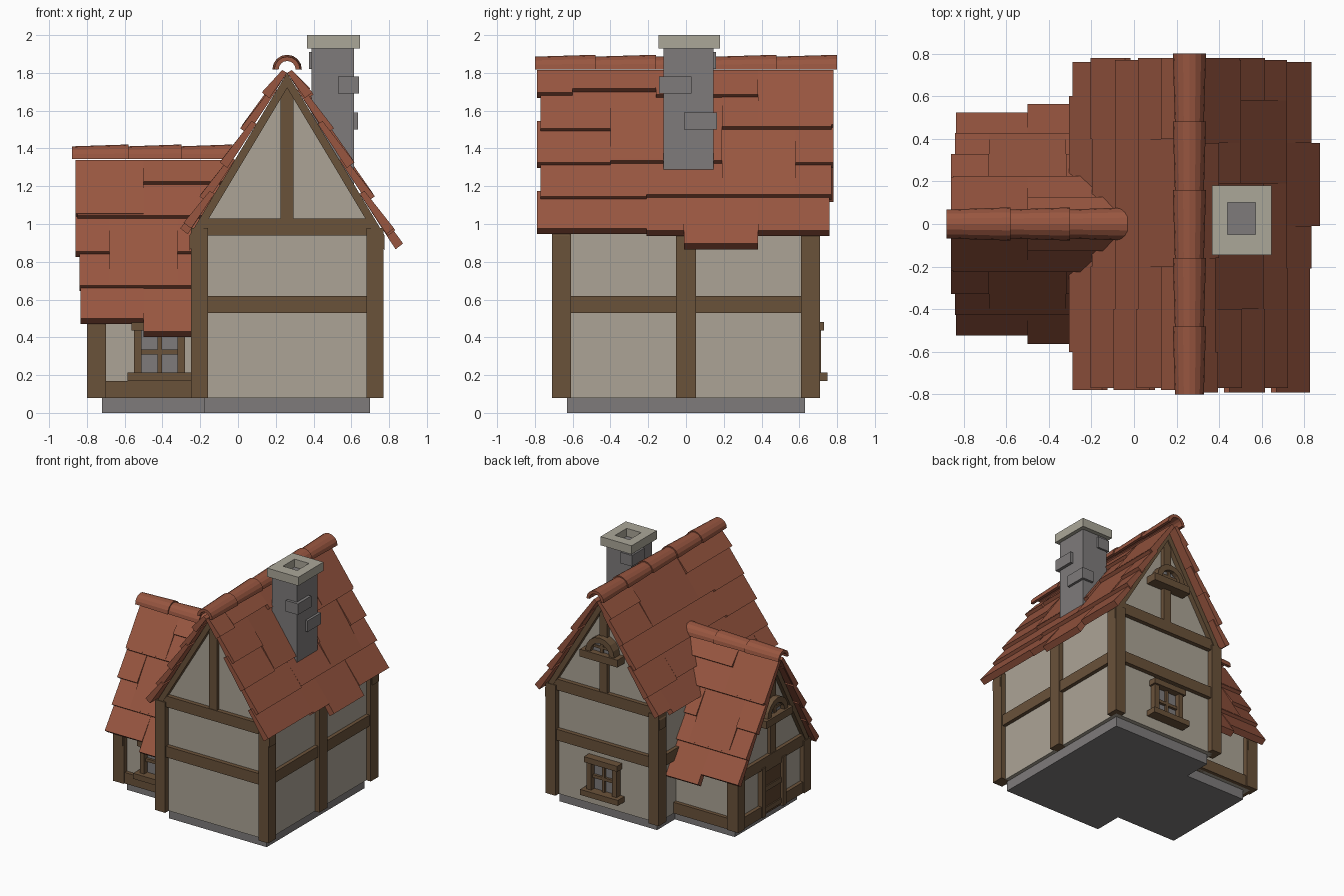
import bpy, bmesh, math

if "Cube" in bpy.data.objects:
    bpy.data.objects.remove(bpy.data.objects["Cube"])

CX = 0.26                       # centre line of the main house


def material(name, r, g, b):
    m = bpy.data.materials.new(name)
    m.diffuse_color = [((c / 255 + 0.055) / 1.055) ** 2.4 for c in (r, g, b)] + [1]
    m.use_nodes = True
    m.node_tree.nodes["Principled BSDF"].inputs["Base Color"].default_value = m.diffuse_color
    return m


PLASTER = material("plaster", 172, 164, 150)
WOOD = material("timber brown", 106, 82, 58)
ROOF = material("roof red", 152, 86, 64)
STONE = material("stone grey", 126, 123, 123)
CAP = material("pale stone", 171, 167, 153)
DOOR = material("door brown", 92, 66, 46)


def solid(name, mat, M, parts):
    """Each part is (profile, o0, o1[, end profile]); M maps (u, o) to (x, y)."""
    bm = bmesh.new()
    for prof, o0, o1, *end in parts:
        a = [bm.verts.new((*M(u, o0), z)) for u, z in prof]
        b = [bm.verts.new((*M(u, o1), z)) for u, z in (end[0] if end else prof)]
        bm.faces.new(a)
        bm.faces.new(b[::-1])
        for i in range(len(a)):
            j = (i + 1) % len(a)
            bm.faces.new((a[i], b[i], b[j], a[j]))
    bmesh.ops.recalc_face_normals(bm, faces=bm.faces)
    me = bpy.data.meshes.new(name)
    bm.to_mesh(me)
    bm.free()
    me.materials.append(mat)
    ob = bpy.data.objects.new(name, me)
    bpy.context.collection.objects.link(ob)
    return ob


def rect(u0, u1, z0, z1):
    return [(u0, z0), (u1, z0), (u1, z1), (u0, z1)]


def arc(r, z, n=8):
    return [(r * math.cos(math.pi * i / n), z + r * math.sin(math.pi * i / n)) for i in range(n + 1)]


def ring(r0, r1, z):
    return arc(r1, z) + arc(r0, z)[::-1]


# Facing maps: u runs along the face, o points outwards
WORLD = lambda u, o: (u, o)
M_FRONT = lambda u, o: (CX + u, -o)
M_BACK = lambda u, o: (CX + u, o)
M_RIGHT = lambda u, o: (CX + o, u)
M_LEFT = lambda u, o: (CX - o, u)
W_END = lambda u, o: (-o, u)
W_FRONT = lambda u, o: (u, -o)
W_BACK = lambda u, o: (u, o)

H, SL = 1.80, 1.667             # main roof apex and slope
WH, WSL = 1.325, 1.82           # wing roof apex and slope

# Stone footing
solid("main_footing", STONE, WORLD, [(rect(-0.18, 0.70, 0, 0.08), -0.63, 0.63)])
solid("wing_footing", STONE, WORLD, [(rect(-0.72, -0.18, 0, 0.08), -0.40, 0.40)])


# Plaster walls with gable tops
def wall(name, M, hw, h, m, o0, o1):
    t = h - 0.01
    solid(name, PLASTER, M, [([(-hw, 0.08), (hw, 0.08), (hw, t - m * hw), (0, t), (-hw, t - m * hw)], o0, o1)])


wall("main_walls", M_BACK, 0.47, H, SL, -0.665, 0.665)
wall("wing_walls", W_END, 0.43, WH, WSL, 0.2, 0.76)


# Timber framing of a gable end: posts, tie beam, king post, rafters
def gable(name, M, hw, h, m, o):
    tie = h - 0.86
    parts = [(rect(s * (hw - 0.09), s * hw, 0.08, tie + 0.04), o - 0.10, o) for s in (-1, 1)]
    parts.append((rect(-hw + 0.05, hw - 0.05, tie, tie + 0.09), o - 0.09, o - 0.01))
    parts.append((rect(-0.035, 0.035, tie + 0.09, h - 0.06), o - 0.08, o - 0.015))
    e = 0.86 / m
    for s in (-1, 1):
        parts.append(([(0, h), (s * e, h - 0.86), (s * e, h - 0.94), (0, h - 0.08)], o - 0.09, o - 0.005))
    solid(name, WOOD, M, parts)


gable("front_gable_timber", M_FRONT, 0.51, H, SL, 0.71)
gable("back_gable_timber", M_BACK, 0.51, H, SL, 0.71)
gable("wing_gable_timber", W_END, 0.47, WH, WSL, 0.80)

# Middle beams and side posts of the main house
for name, M, hw, o in (("front", M_FRONT, 0.45, 0.70), ("back", M_BACK, 0.45, 0.70),
                       ("right", M_RIGHT, 0.64, 0.50), ("left", M_LEFT, 0.64, 0.50)):
    solid(name + "_middle_beam", WOOD, M, [(rect(-hw, hw, 0.53, 0.62), o - 0.08, o)])
for name, M in (("right", M_RIGHT), ("left", M_LEFT)):
    solid(name + "_middle_post", WOOD, M, [(rect(-0.052, 0.052, 0.08, 0.96), 0.42, 0.51)])

# Sill beams of the wing
for name, M in (("front", W_FRONT), ("back", W_BACK)):
    solid("wing_" + name + "_sill_beam", WOOD, M, [(rect(-0.73, -0.2, 0.08, 0.17), 0.38, 0.46)])
solid("wing_end_sill_beam", WOOD, W_END,
      [(rect(s * 0.13, s * 0.40, 0.08, 0.17), 0.71, 0.79) for s in (-1, 1)])

# Door with frame and rails
solid("door", DOOR, W_END, [(rect(-0.12, 0.12, 0.08, 0.48), 0.72, 0.775)])
solid("door_frame", WOOD, W_END,
      [(rect(s * 0.11, s * 0.155, 0.08, 0.48), 0.72, 0.80) for s in (-1, 1)]
      + [(rect(-0.11, 0.11, z, z + 0.04), 0.72, 0.785) for z in (0.10, 0.27, 0.43)])


# Square window: o is the wall plane
def window(name, M, c, o):
    f = [(rect(c + s * 0.095, c + s * 0.135, 0.20, 0.45), o - 0.02, o + 0.05) for s in (-1, 1)]
    f.append((rect(c - 0.17, c + 0.17, 0.17, 0.215), o - 0.02, o + 0.085))
    f.append((rect(c - 0.15, c + 0.15, 0.435, 0.48), o - 0.02, o + 0.065))
    f.append((rect(c - 0.012, c + 0.012, 0.20, 0.44), o - 0.02, o + 0.03))
    f.append((rect(c - 0.10, c + 0.10, 0.31, 0.335), o - 0.02, o + 0.03))
    solid(name + "_frame", WOOD, M, f)
    solid(name + "_glass", STONE, M, [(rect(c - 0.10, c + 0.10, 0.20, 0.44), o - 0.02, o + 0.009)])


window("back_window", M_BACK, 0, 0.665)
window("wing_window", W_FRONT, -0.415, 0.43)


# Half round attic window with sill
def arch_window(name, M, z, o):
    solid(name + "_frame", WOOD, M, [(ring(0.085, 0.13, z), o - 0.05, o + 0.04),
                                     (rect(-0.17, 0.17, z - 0.06, z), o - 0.05, o + 0.055),
                                     (rect(-0.013, 0.013, z, z + 0.09), o - 0.05, o + 0.015),
                                     (rect(-0.085, 0.085, z + 0.03, z + 0.05), o - 0.05, o + 0.015)])
    solid(name + "_glass", STONE, M, [(arc(0.09, z), o - 0.05, o + 0.005)])


arch_window("back_attic_window", M_BACK, 1.36, 0.70)
arch_window("wing_attic_window", W_END, 0.885, 0.79)


# Roof tiles: rows of (start, end, bottom height); rows share top heights
def tiles(name, M, sign, h, m, rows):
    n = math.hypot(1, m)

    def pt(z, off):
        return (sign * ((h - z) / m + off * m / n), z + off / n)

    parts = []
    for top, row in rows:
        for l0, l1, zb in row:
            prof = [pt(top, 0), pt(top, 0.03), pt(zb - 0.005, 0.062), pt(zb - 0.01, 0.012)]
            parts.append((prof, l0, l1))
    solid(name, ROOF, M, parts)


right_rows = [
    (1.80, [(-0.79, -0.60, 1.67), (-0.60, -0.16, 1.69), (-0.16, 0.38, 1.66), (0.38, 0.78, 1.50)]),
    (1.71, [(-0.77, -0.40, 1.48), (-0.40, 0.19, 1.32), (0.19, 0.77, 1.49)]),
    (1.53, [(-0.79, -0.40, 1.30), (-0.40, 0.19, 1.31), (0.19, 0.58, 1.13), (0.58, 0.78, 1.30)]),
    (1.34, [(-0.77, -0.21, 1.12), (-0.21, 0.77, 1.13)]),
    (1.16, [(-0.79, -0.60, 0.95), (-0.60, -0.21, 0.95), (-0.21, -0.01, 0.94),
            (-0.01, 0.38, 0.87), (0.38, 0.76, 0.94)])]
left_rows = [
    (1.80, [(-0.78, -0.20, 1.67), (-0.20, 0.40, 1.50), (0.40, 0.78, 1.67)]),
    (1.71, [(-0.77, -0.40, 1.48), (-0.40, 0.40, 1.49), (0.40, 0.78, 1.49)]),
    (1.53, [(-0.78, -0.40, 1.30), (-0.40, 0.20, 1.31), (0.20, 0.77, 1.31)]),
    (1.34, [(-0.77, -0.20, 1.12), (-0.20, 0.40, 1.13), (0.40, 0.78, 1.12)]),
    (1.16, [(-0.78, -0.60, 0.98), (-0.60, 0.20, 0.95), (0.20, 0.60, 0.95), (0.60, 0.76, 0.98)])]
wing_rows = [
    (1.325, [(-0.86, -0.50, 1.03), (-0.50, -0.02, 1.20)]),
    (1.24, [(-0.85, -0.08, 1.02)]),
    (1.06, [(-0.86, -0.68, 0.83), (-0.68, -0.32, 0.66), (-0.32, -0.18, 0.83)]),
    (0.87, [(-0.84, -0.20, 0.65)]),
    (0.69, [(-0.835, -0.50, 0.475), (-0.50, -0.20, 0.405)])]
tiles("main_roof_right", M_BACK, 1, H, SL, right_rows)
tiles("main_roof_left", M_BACK, -1, H, SL, left_rows)
W_ROOF = lambda a, l: (l, a)
tiles("wing_roof_front", W_ROOF, -1, WH, WSL, wing_rows)
tiles("wing_roof_back", W_ROOF, 1, WH, WSL, wing_rows)


# Ridge tiles: overlapping half pipes, wider at one end
def ridge(name, M, z, ends):
    parts = []
    for a, b in zip(ends, ends[1:]):
        parts.append((ring(0.045, 0.068, z), a - 0.01, b, ring(0.053, 0.078, z)))
    solid(name, ROOF, M, parts)


ridge("main_ridge", M_BACK, 1.818, [-0.79, -0.48, -0.16, 0.16, 0.48, 0.80])
ridge("wing_ridge", W_ROOF, 1.343, [-0.87, -0.58, -0.30, -0.03])

# Chimney: shaft, protruding stones and open cap
solid("chimney_shaft", STONE, WORLD, [(rect(0.39, 0.615, 1.10, 1.935), -0.12, 0.145)])
solid("chimney_stones", STONE, WORLD, [
    (rect(0.53, 0.64, 1.69, 1.78), -0.142, 0.03),
    (rect(0.53, 0.635, 1.50, 1.59), -0.01, 0.165),
    (rect(0.375, 0.48, 1.82, 1.91), 0.0, 0.16)])
solid("chimney_cap", CAP, WORLD, [
    (rect(0.365, 0.44, 1.93, 2.0), -0.145, 0.18),
    (rect(0.57, 0.645, 1.93, 2.0), -0.145, 0.18),
    (rect(0.44, 0.57, 1.93, 2.0), -0.145, -0.05),
    (rect(0.44, 0.57, 1.93, 2.0), 0.10, 0.18)])
